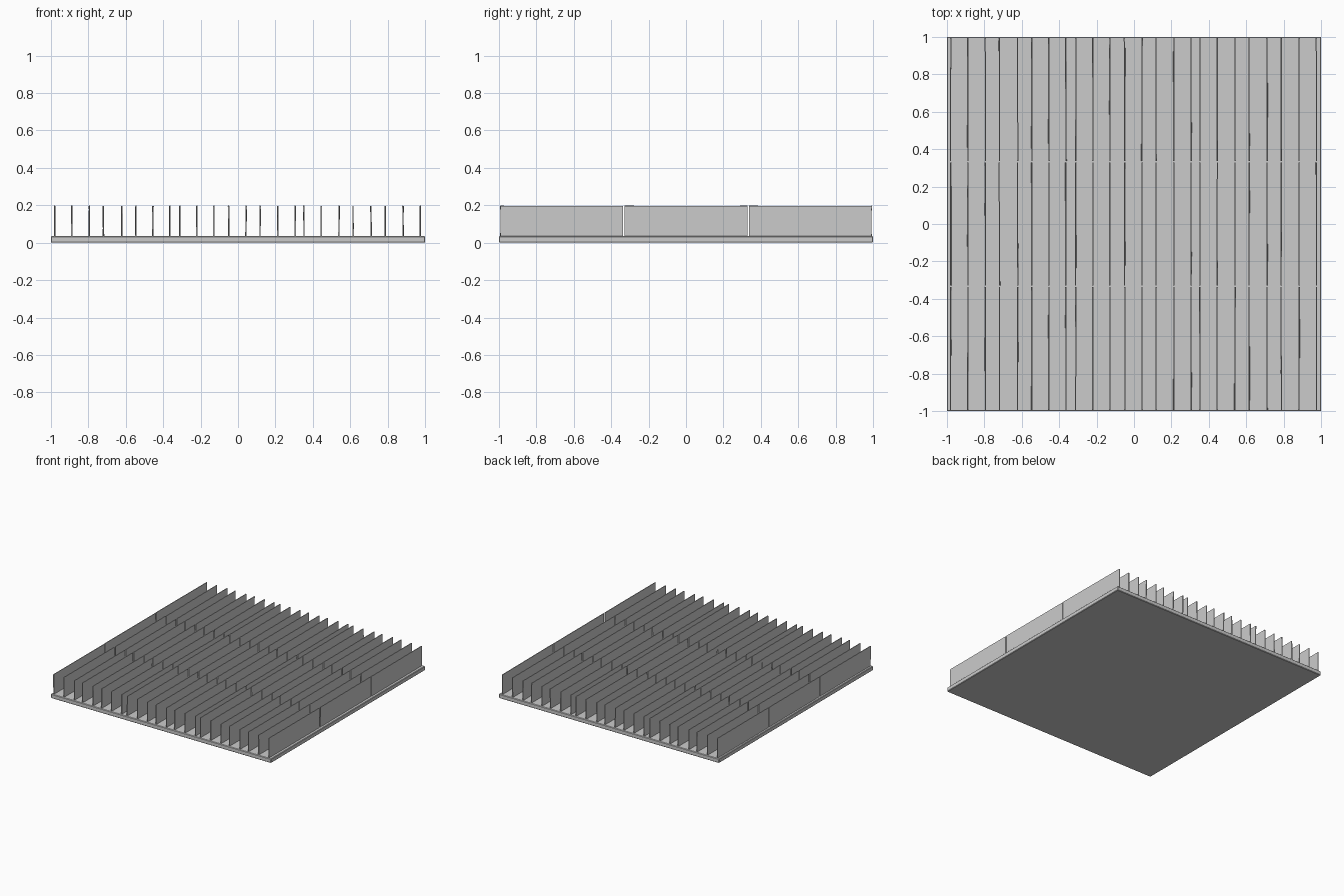
import bpy, bmesh, random
from mathutils import Matrix, Euler

if "Cube" in bpy.data.objects:
    bpy.data.objects.remove(bpy.data.objects["Cube"])

random.seed(4)


def add_object(name, bm):
    mesh = bpy.data.meshes.new(name)
    bm.to_mesh(mesh)
    bm.free()
    obj = bpy.data.objects.new(name, mesh)
    bpy.context.collection.objects.link(obj)
    return obj


def box(bm, center, size, rot=(0, 0, 0)):
    m = Matrix.Translation(center) @ Euler(rot).to_matrix().to_4x4() @ Matrix.Diagonal((*size, 1))
    bmesh.ops.create_cube(bm, size=1, matrix=m)


# Base plate
BASE_H = 0.035
bm = bmesh.new()
box(bm, (0, 0, BASE_H / 2), (2, 2, BASE_H))
base = add_object("base_plate", bm)
bevel = base.modifiers.new("edge_bevel", 'BEVEL')
bevel.width = 0.004
bevel.segments = 1

# Thin upright fins, three rows separated by narrow gaps, each slightly out of true
FIN_X = [-.98, -.888, -.794, -.719, -.622, -.546, -.455, -.364, -.312, -.22, -.129, -.05,
         .043, .118, .213, .305, .352, .445, .54, .615, .711, .787, .882, .975]
TOP, BOTTOM = 0.197, 0.03
for row, y in zip(("front", "middle", "rear"), (-0.665, 0, 0.665)):
    bm = bmesh.new()
    for x in FIN_X:
        tilt = random.uniform(-0.012, 0.012)
        yaw = random.uniform(-0.003, 0.003)
        pitch = random.uniform(-0.002, 0.002)
        box(bm, (x, y, (TOP + BOTTOM) / 2), (0.006, 0.656, TOP - BOTTOM), (pitch, tilt, yaw))
    add_object(row + "_fins", bm)
